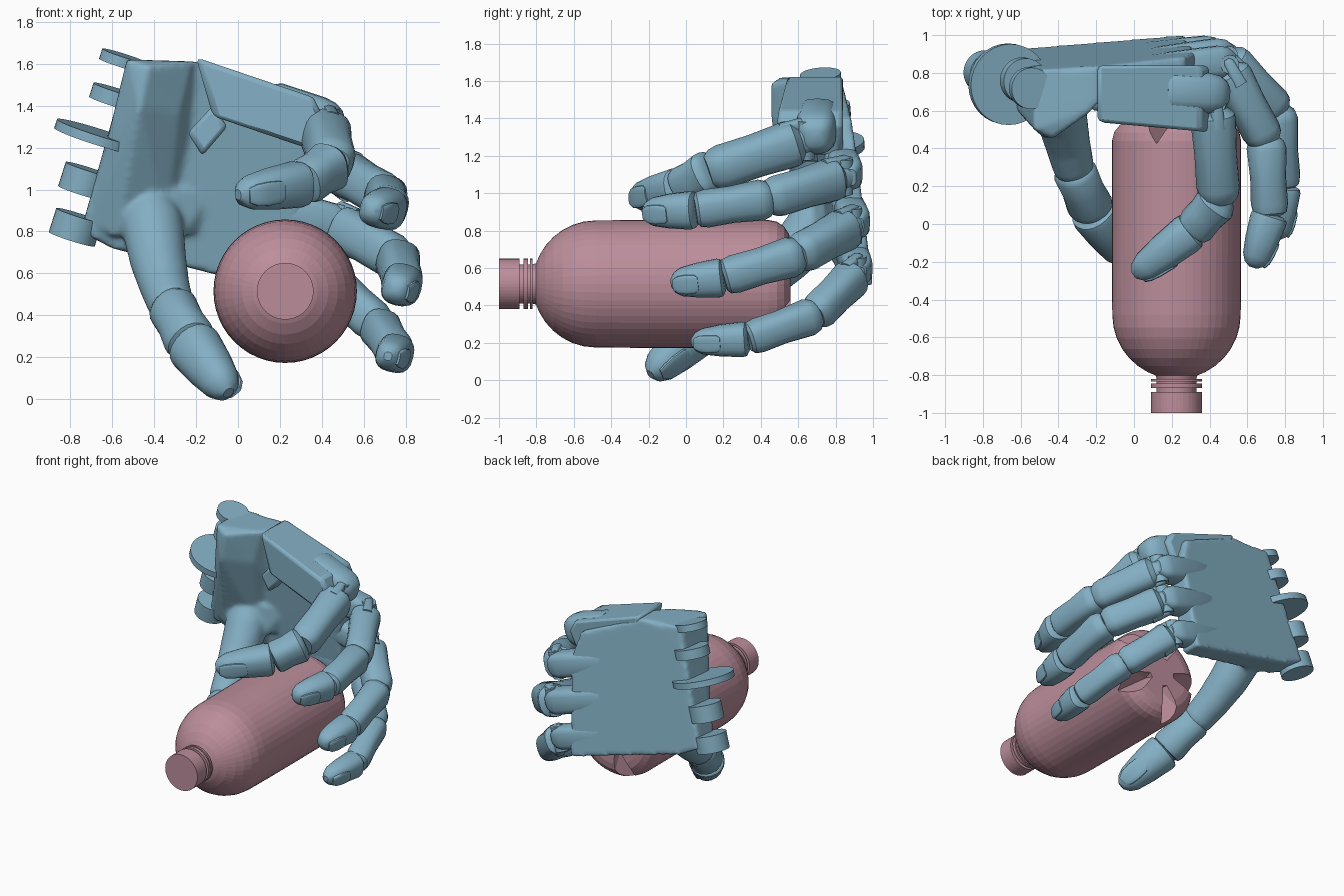
import bpy, bmesh
from math import sin, cos, pi, copysign
from mathutils import Vector as V, Matrix

if "Cube" in bpy.data.objects:
    bpy.data.objects.remove(bpy.data.objects["Cube"])


def material(name, col):
    m = bpy.data.materials.new(name)
    m.diffuse_color = col
    m.use_nodes = True
    m.node_tree.nodes["Principled BSDF"].inputs["Base Color"].default_value = m.diffuse_color
    return m


BLUE = material("hand_blue", (0.23, 0.43, 0.55, 1))
PINK = material("bottle_pink", (0.50, 0.27, 0.33, 1))


def finish(bm, name, mat=BLUE, angle=0.6):
    bmesh.ops.recalc_face_normals(bm, faces=bm.faces[:])
    me = bpy.data.meshes.new(name)
    bm.to_mesh(me)
    bm.free()
    me.materials.append(mat)
    ob = bpy.data.objects.new(name, me)
    bpy.context.collection.objects.link(ob)
    if angle:
        bpy.ops.object.select_all(action='DESELECT')
        ob.select_set(True)
        bpy.context.view_layer.objects.active = ob
        bpy.ops.object.shade_smooth_by_angle(angle=angle)
    return ob


def add_loft(bm, stations, up, power=2.6, n=20):
    """Skin of superellipse rings; stations are (centre, half width, half height)."""
    rings = []
    for i, (c, w, h) in enumerate(stations):
        d = (stations[min(i + 1, len(stations) - 1)][0] - stations[max(i - 1, 0)][0]).normalized()
        dorsal = up.cross(d).normalized()
        hinge = d.cross(dorsal)
        ring = []
        for k in range(n):
            co, si = cos(2 * pi * k / n), sin(2 * pi * k / n)
            a = copysign(abs(co) ** (2 / power), co) * w
            b = copysign(abs(si) ** (2 / power), si) * h
            ring.append(bm.verts.new(c + hinge * a + dorsal * b))
        rings.append(ring)
    for r, s in zip(rings, rings[1:]):
        for k in range(n):
            bm.faces.new((r[k], r[(k + 1) % n], s[(k + 1) % n], s[k]))
    bm.faces.new(rings[0])
    bm.faces.new(rings[-1])


def segment(name, p, q, w0, w1, profile, up, power=2.6):
    bm = bmesh.new()
    st = []
    for t, s in profile:
        w = (w0 + (w1 - w0) * t) * s
        st.append((p.lerp(q, t), w, w * 0.95))
    add_loft(bm, st, up, power)
    return finish(bm, name)


def add_hull(bm, pts):
    vs = [bm.verts.new(p) for p in pts]
    r = bmesh.ops.convex_hull(bm, input=vs)
    junk = [e for e in r["geom_interior"] if isinstance(e, bmesh.types.BMVert)]
    bmesh.ops.delete(bm, geom=junk, context='VERTS')


def disc(name, c, axis, r, depth):
    bm = bmesh.new()
    rot = V((0, 0, 1)).rotation_difference(V(axis)).to_matrix().to_4x4()
    bmesh.ops.create_cone(bm, cap_ends=True, segments=32, radius1=r, radius2=r, depth=depth,
                          matrix=Matrix.Translation(c) @ rot)
    return finish(bm, name)


def nail(name, p, q, w, up):
    """Thin plate following the back of a fingertip."""
    d = (q - p).normalized()
    dorsal = up.cross(d).normalized()
    bm = bmesh.new()
    st = []
    for t, s, lift in [(.46, .7, .96), (.52, .95, .95), (.7, 1, .87), (.84, .9, .77), (.93, .6, .6)]:
        st.append((p.lerp(q, t) + dorsal * (w * lift * .95 - .004), w * .58 * s, .014))
    add_loft(bm, st, up, 3)
    return finish(bm, name)


def y_back(x, z):
    return 0.93 + 0.05 * (x + 0.52) - 0.13 * (z - 0.75)


# Bottle: turned, flat-shaded profile around the y axis
CX, CZ = 0.225, 0.515
prof = [(0, -1), (.135, -1), (.135, -.89), (.105, -.89), (.105, -.868), (.135, -.868), (.135, -.845),
        (.105, -.845), (.105, -.835), (.135, -.835), (.135, -.82), (.105, -.82), (.11, -.802)]
prof += [(.34 * cos(a), -.48 - .34 * sin(a)) for a in [1.1, .92, .74, .56, .38, .2, 0]]
prof += [(.342, -.16), (.342, .16), (.342, .44)]
prof += [(.22 + .122 * cos(a), .44 + .12 * sin(a)) for a in [.39, .78, 1.18, pi / 2]] + [(0, .56)]
bm = bmesh.new()
vs = [bm.verts.new((CX + r, y, CZ)) for r, y in prof]
es = [bm.edges.new(e) for e in zip(vs, vs[1:])]
bmesh.ops.spin(bm, geom=vs + es, cent=(CX, 0, CZ), axis=(0, 1, 0), angle=2 * pi, steps=48)
bmesh.ops.remove_doubles(bm, verts=bm.verts[:], dist=1e-4)
bottle = finish(bm, "bottle", PINK, 0)

# Five wedge notches in the bottle base
bm = bmesh.new()
for k in range(5):
    a = 0.2 * pi + 0.4 * pi * k
    rad, tan = V((cos(a), 0, sin(a))), V((-sin(a), 0, cos(a)))
    o = V((CX, 0, CZ))
    pts = [(.11, 0, .50), (.11, .03, .6), (.11, -.03, .6), (.42, 0, .40), (.42, .14, .6), (.42, -.14, .6)]
    add_hull(bm, [o + rad * r + tan * t + V((0, y, 0)) for r, t, y in pts])
cutter = finish(bm, "base_notch_cutter", PINK, 0)
cutter.hide_render = True
cutter.hide_set(True)
mod = bottle.modifiers.new("notches", 'BOOLEAN')
mod.operation, mod.object, mod.solver = 'DIFFERENCE', cutter, 'EXACT'

# Palm: plate, thumb mound, web and thumb root fused into one skin
HINGE = V((0.25, 0, 0.97)).normalized()
bm = bmesh.new()
plate = [(-.52, 1.62, .2), (-.75, .80, .2), (-.6, .72, .2), (.27, .5, .15), (.33, 1.2, .17),
         (.27, 1.40, .17), (-.2, 1.61, .2)]
add_hull(bm, [(x, y_back(x, z) - d, z) for x, z, t in plate for d in (0, t)])
add_hull(bm, [(-.53, .5, 1.62), (-.43, .45, 1.59), (-.47, .45, 1.39), (-.28, .58, 1.36), (-.6, .58, 1.25),
              (-.22, .6, 1.61), (-.2, .78, 1.1), (-.72, .72, .84), (-.58, .68, .77), (-.34, .72, .84),
              (-.71, .88, .82), (-.53, .80, 1.62), (-.22, .80, 1.61)])
add_hull(bm, [(-.52, .68, .72), (-.3, .66, .74), (-.5, .64, .95), (-.3, .68, 1.0), (-.12, .76, .98),
              (-.1, .82, .86), (-.56, .85, .78), (-.2, .86, 1.05)])
add_loft(bm, [(V(c), r, r) for c, r in [((-.43, .78, 1.0), .1), ((-.41, .70, .84), .15), ((-.38, .55, .66), .135),
                                        ((-.35, .42, .54), .12), ((-.32, .3, .45), .11), ((-.31, .26, .42), .09)]],
         V((.6, -.5, .3)), 2)
palm = finish(bm, "palm")
rm = palm.modifiers.new("fuse", 'REMESH')
rm.mode, rm.voxel_size, rm.use_smooth_shade = 'VOXEL', 0.016, True
sm = palm.modifiers.new("soften", 'SMOOTH')
sm.factor, sm.iterations = 0.5, 6

# Index metacarpal housing and its bracket
for name, outline, y0, y1 in [
        ("index_housing", [(-.2, 1.63), (.36, 1.44), (.40, 1.36), (.32, 1.2), (-.12, 1.35)], .54, .84),
        ("housing_bracket", [(-.24, 1.27), (-.17, 1.16), (-.05, 1.30), (-.12, 1.40)], .6, .82)]:
    bm = bmesh.new()
    add_hull(bm, [(x, y - .09 * (x + .2), z) if y == y0 else (x, y, z) for x, z in outline for y in (y0, y1)])
    ob = finish(bm, name)
    bv = ob.modifiers.new("bevel", 'BEVEL')
    bv.width, bv.segments = 0.025, 2

# Fingers: knuckle lobe, three phalanges and a nail each
PROX = [(-.08, .35), (-.04, .55), (.1, .6), (.16, .95), (.22, 1), (.55, .95), (.88, 1), (.96, .92), (1.02, .7)]
MID = [(-.06, .6), (0, .88), (.1, 1.02), (.5, .94), (.85, 1), (.96, .92), (1.0, .72)]
DIST = [(-.02, .7), (.03, .98), (.1, 1.03), (.5, .96), (.8, .82), (.93, .6), (1, .25)]
FINGERS = {
    "index": ((.41, .67, 1.30), (.45, .13, 1.12), (.31, -.03, 1.03), (.0, -.27, .975), .125),
    "middle": ((.47, .87, 1.10), (.70, .44, .97), (.72, .05, .91), (.63, -.23, .90), .115),
    "ring": ((.46, .91, .84), (.76, .60, .67), (.785, .20, .55), (.755, -.08, .52), .115),
    "little": ((.40, .93, .59), (.67, .69, .35), (.755, .33, .22), (.715, .03, .205), .105),
}
for name, (k, p, d, t, w) in FINGERS.items():
    k, p, d, t = V(k), V(p), V(d), V(t)
    if name == "index":
        segment("index_knuckle", V((.15, .71, 1.40)), k + V((0, .02, .02)), .12, .115,
                [(0, .9), (.1, 1), (.9, 1), (1.1, .92), (1.25, .7), (1.33, .4)], HINGE, 3)
    else:
        root = V((k.x - .42, y_back(k.x - .42, k.z + .12) - .085, k.z + .12))
        segment(name + "_knuckle", root, k - V((0, .01, 0)), .09, w * .8,
                [(0, .8), (.1, .95), (.7, 1), (.95, 1), (1.06, .85), (1.14, .5)], HINGE, 3.5)
    disc(name + "_hinge_pin", k.lerp(p, .06), HINGE, .05, w * 1.7)
    segment(name + "_proximal", k, p, w, w * .92, PROX, HINGE)
    segment(name + "_middle", p, d, w * .92, w * .86, MID, HINGE)
    segment(name + "_tip", d, t, w * .86, w * .78, DIST, HINGE)
    nail(name + "_nail", d, t, w * .80, HINGE)
    # fork prongs at the finger root
    for s in (-1, 1):
        off = HINGE * s * w * .72
        segment(name + "_prong", k.lerp(p, .02) + off, k.lerp(p, .3) + off, .03, .04,
                [(-.1, .6), (.05, 1), (1, 1)], HINGE, 3)

# Thumb phalanges
UPT = V((.6, -.5, .3))
a, b, c = V((-.32, .29, .45)), V((-.22, .07, .265)), V((-.045, -.19, .03))
segment("thumb_proximal", a, b, .115, .125, MID, UPT, 2.2)
segment("thumb_tip", b, c, .128, .108, DIST, UPT, 2.2)
nail("thumb_nail", b, c, .11, UPT)

# Wrist hinge: discs and lugs along the wrist edge
AX = (.3, -.08, .95)
for i, (pos, r, h) in enumerate([((-.55, .72, 1.615), .11, .05), ((-.585, .76, 1.44), .12, .07),
                                 ((-.665, .74, 1.25), .215, .045), ((-.73, .80, 1.04), .115, .12),
                                 ((-.775, .80, .82), .115, .12)]):
    disc("wrist_lug_%d" % (i + 1), V(pos), AX, r, h)
